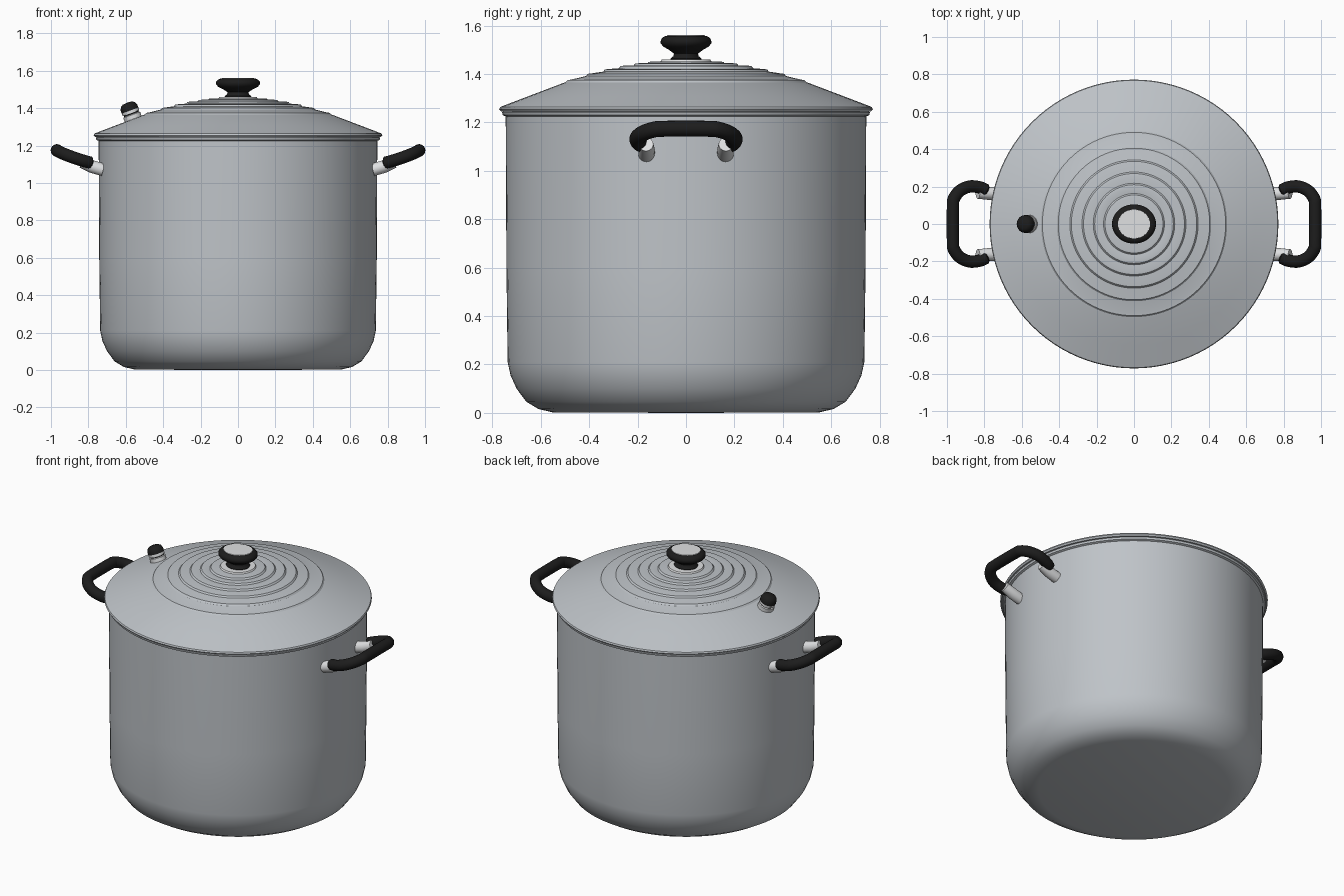
import bpy, math
from mathutils import Vector

cube = bpy.data.objects.get("Cube")
if cube:
    bpy.data.objects.remove(cube, do_unlink=True)


def material(name, rgb):
    m = bpy.data.materials.new(name)
    m.use_nodes = True
    m.diffuse_color = (*rgb, 1)
    m.node_tree.nodes["Principled BSDF"].inputs["Base Color"].default_value = (*rgb, 1)
    return m


STEEL = material("brushed steel", (0.52, 0.55, 0.58))
BRIGHT = material("bright steel", (0.74, 0.75, 0.76))
BLACK = material("black plastic", (0.012, 0.012, 0.012))


def finish(name, verts, faces, mat, angle):
    mesh = bpy.data.meshes.new(name)
    mesh.from_pydata(verts, [], faces)
    mesh.materials.append(mat)
    ob = bpy.data.objects.new(name, mesh)
    bpy.context.collection.objects.link(ob)
    bpy.ops.object.select_all(action="DESELECT")
    ob.select_set(True)
    bpy.context.view_layer.objects.active = ob
    bpy.ops.object.shade_smooth_by_angle(angle=math.radians(angle))
    return ob


def lathe(name, profile, mat, sides=96, angle=40):
    """Revolve (radius, z) points, listed from bottom to top along the outside."""
    verts, rings, faces = [], [], []
    for r, z in profile:
        n = 1 if r == 0 else sides
        rings.append([len(verts) + i for i in range(n)])
        verts += [(r * math.cos(math.tau * i / sides), r * math.sin(math.tau * i / sides), z)
                  for i in range(n)]
    for a, b in zip(rings, rings[1:]):
        for i in range(sides):
            j = (i + 1) % sides
            quad = [a[i % len(a)], a[j % len(a)], b[j % len(b)], b[i % len(b)]]
            faces.append(list(dict.fromkeys(quad)))
    return finish(name, verts, faces, mat, angle)


def tube(name, path, radii, mat, sides=20):
    """Sweep a circle along a path and cap both ends."""
    pts = [Vector(p) for p in path]
    verts, faces = [], []
    up = Vector((-0.35, 0, 0.94))
    for k, p in enumerate(pts):
        t = (pts[min(k + 1, len(pts) - 1)] - pts[max(k - 1, 0)]).normalized()
        side = t.cross(up).normalized()
        top = side.cross(t)
        for i in range(sides):
            a = math.tau * i / sides
            verts.append(p + radii[k] * (math.cos(a) * side + math.sin(a) * top))
    for k in range(len(pts) - 1):
        for i in range(sides):
            j = (i + 1) % sides
            faces.append([k * sides + i, k * sides + j, (k + 1) * sides + j, (k + 1) * sides + i])
    faces.append(list(range(sides))[::-1])
    faces.append([(len(pts) - 1) * sides + i for i in range(sides)])
    return finish(name, verts, faces, mat, 50)


def smooth_path(points, steps=6):
    """Catmull-Rom curve through the points."""
    p = [Vector(q) for q in points]
    p = [2 * p[0] - p[1]] + p + [2 * p[-1] - p[-2]]
    out = []
    for a, b, c, d in zip(p, p[1:], p[2:], p[3:]):
        for s in range(steps):
            t = s / steps
            out.append(0.5 * (2 * b + (c - a) * t + (2 * a - 5 * b + 4 * c - d) * t * t
                              + (3 * b - a - 3 * c + d) * t ** 3))
    return out + [p[-2]]


# Pot body: outside, rolled rim, then inner wall and floor
lathe("pot_body", [
    (0, 0), (0.55, 0.002), (0.61, 0.016), (0.66, 0.046), (0.7, 0.1), (0.725, 0.155),
    (0.737, 0.21), (0.742, 0.6), (0.745, 1.225), (0.757, 1.23), (0.76, 1.242), (0.75, 1.25),
    (0.73, 1.245), (0.725, 0.6), (0.72, 0.21), (0.64, 0.06), (0.54, 0.02), (0, 0.018)], STEEL)

# Lid: rolled edge, sloping skirt, then concentric steps
lid = [(0, 1.235), (0.73, 1.24), (0.765, 1.246), (0.772, 1.255), (0.768, 1.264), (0.65, 1.309), (0.505, 1.364)]
for r, z in ((0.49, 1.372), (0.405, 1.398), (0.335, 1.416), (0.27, 1.43), (0.21, 1.44), (0.155, 1.447)):
    lid += [(r + 0.008, z - 0.006), (r, z + 0.003), (r - 0.015, z + 0.005)]
lathe("lid", lid + [(0, 1.452)], STEEL, angle=30)

# Lid knob with its washer and top plate, slightly wider from side to side
lathe("knob_washer", [(0.1, 1.447), (0.105, 1.452), (0.1, 1.46), (0, 1.461)], BRIGHT, 48)
knob = lathe("knob", [
    (0, 1.456), (0.062, 1.457), (0.064, 1.464), (0.052, 1.474), (0.05, 1.485), (0.07, 1.5),
    (0.095, 1.514), (0.105, 1.528), (0.104, 1.541), (0.096, 1.552), (0.083, 1.558), (0, 1.559)], BLACK, 48)
plate = lathe("knob_top_plate", [(0.078, 1.556), (0.077, 1.561), (0, 1.562)], BRIGHT, 48)
knob.scale.x = plate.scale.x = 1.12

# Steam valve, standing square to the lid slope
valve_parts = [
    lathe("valve_base", [(0.048, -0.01), (0.048, 0.024), (0.04, 0.028), (0, 0.028)], BRIGHT, 32),
    lathe("valve_groove", [(0.041, 0.026), (0.041, 0.036), (0, 0.036)], BLACK, 32),
    lathe("valve_collar", [(0, 0.034), (0.047, 0.034), (0.047, 0.05), (0, 0.05)], BRIGHT, 32),
    lathe("valve_cap", [(0, 0.049), (0.048, 0.049), (0.047, 0.066), (0.04, 0.083),
                        (0.026, 0.092), (0, 0.094)], BLACK, 32)]
for part in valve_parts:
    part.location = (-0.56, 0, 1.341)
    part.rotation_euler.y = -math.radians(20.5)

# Side handles: a curved grip on two metal brackets
half = [(0.785, 0.178, 1.107), (0.825, 0.196, 1.118), (0.88, 0.2, 1.136), (0.93, 0.178, 1.155),
        (0.963, 0.135, 1.17), (0.968, 0.09, 1.174)]
grip = smooth_path(half + [(x, -y, z) for x, y, z in reversed(half)])
grip_radii = [0.033] * len(grip)
grip_radii[0] = grip_radii[-1] = 0.024
for sx, label in ((1, "left"), (-1, "right")):
    parts = [tube(f"{label}_handle_grip", grip, grip_radii, BLACK)]
    for sy, end in ((1, "back"), (-1, "front")):
        path = [(0.72, 0.163 * sy, 1.07), (0.78, 0.163 * sy, 1.087), (0.835, 0.165 * sy, 1.11)]
        parts.append(tube(f"{label}_{end}_bracket", path, [0.034, 0.034, 0.03], BRIGHT))
    if sx < 0:
        for ob in parts:
            ob.rotation_euler.z = math.pi
